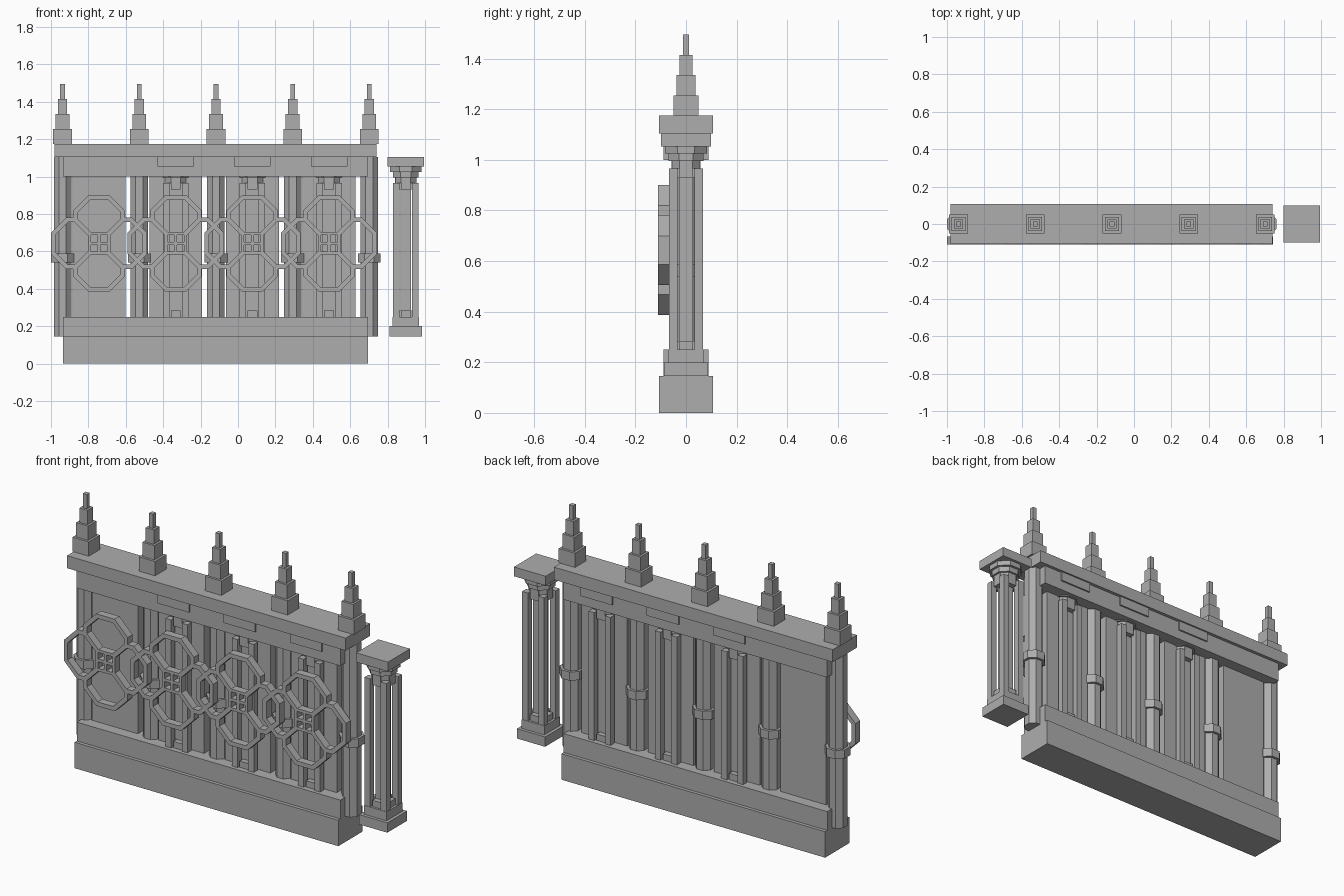
import bpy, bmesh, math
from mathutils import Vector, Matrix

if "Cube" in bpy.data.objects:
    bpy.data.objects.remove(bpy.data.objects["Cube"])

grey = bpy.data.materials.new("stone_grey")
grey.diffuse_color = (0.42, 0.42, 0.42, 1)
grey.use_nodes = True
grey.node_tree.nodes["Principled BSDF"].inputs["Base Color"].default_value = grey.diffuse_color

PITCH = 0.41
BAYS = [-0.743 + PITCH * i for i in range(5)]    # last one is the detached column
POSTS = [-0.938 + PITCH * i for i in range(5)]


def box(bm, x0, x1, y0, y1, z0, z1):
    m = Matrix.Translation(((x0 + x1) / 2, (y0 + y1) / 2, (z0 + z1) / 2))
    m = m @ Matrix.Diagonal((x1 - x0, y1 - y0, z1 - z0, 1))
    bmesh.ops.create_cube(bm, size=1, matrix=m)


def block(bm, half, z0, z1):
    box(bm, -half, half, -half, half, z0, z1)


def octagon(bm, apothem, z0, z1):
    r = apothem / math.cos(math.pi / 8)
    m = Matrix.Translation((0, 0, (z0 + z1) / 2)) @ Matrix.Rotation(math.pi / 8, 4, 'Z')
    bmesh.ops.create_cone(bm, cap_ends=True, segments=8, radius1=r, radius2=r,
                          depth=z1 - z0, matrix=m)


def strip(bm, pts, width, y0, y1):
    """Mitred flat bar following points in the xz plane."""
    pts = [Vector(p) for p in pts]
    rings = []
    for i, p in enumerate(pts):
        a = (p - pts[i - 1]).normalized() if i else None
        b = (pts[i + 1] - p).normalized() if i < len(pts) - 1 else None
        a, b = a or b, b or a
        na, nb = Vector((-a.y, a.x)), Vector((-b.y, b.x))
        n = (na + nb).normalized()
        n *= width / 2 / n.dot(na)
        q, s = p + n, p - n
        rings.append([bm.verts.new(v) for v in
                      ((q.x, y0, q.y), (s.x, y0, s.y), (s.x, y1, s.y), (q.x, y1, q.y))])
    for r, t in zip(rings, rings[1:]):
        for k in range(4):
            bm.faces.new((r[k], r[(k + 1) % 4], t[(k + 1) % 4], t[k]))
    bm.faces.new(rings[0])
    bm.faces.new(rings[-1])


def place(name, bm, xs=(0,), z=0):
    """Turn the bmesh into one shared mesh, placed at every x."""
    bmesh.ops.recalc_face_normals(bm, faces=bm.faces)
    me = bpy.data.meshes.new(name)
    bm.to_mesh(me)
    bm.free()
    me.materials.append(grey)
    for x in xs:
        ob = bpy.data.objects.new(name, me)
        ob.location = (x, 0, z)
        bpy.context.collection.objects.link(ob)


# Base and plinth
bm = bmesh.new()
box(bm, -0.935, 0.695, -0.107, 0.107, 0, 0.145)
place("base", bm)
bm = bmesh.new()
box(bm, -0.935, 0.695, -0.088, 0.088, 0.145, 0.25)
place("plinth", bm)

# Top rail and coping
bm = bmesh.new()
box(bm, -0.935, 0.695, -0.089, 0.089, 1.0, 1.105)
place("top_rail", bm)
bm = bmesh.new()
box(bm, -0.982, 0.741, -0.107, 0.107, 1.105, 1.175)
place("coping", bm)

# Octagonal posts with collars
bm = bmesh.new()
octagon(bm, 0.047, 0.145, 1.105)
place("post", bm, POSTS)
bm = bmesh.new()
octagon(bm, 0.061, 0.54, 0.588)
place("post_collar", bm, POSTS)

# Stepped finials
bm = bmesh.new()
for i, half in enumerate((0.05, 0.037, 0.025, 0.0125)):
    block(bm, half, 1.175 + 0.08 * i, 1.255 + 0.08 * i)
place("finial", bm, POSTS)

# Wall panels between posts
bm = bmesh.new()
box(bm, -0.141, 0.141, -0.025, 0.025, 0.25, 1.0)
place("wall_panel", bm, BAYS[:4])

# Columns: four corner shafts around a core, stepped base and capital
bm = bmesh.new()
block(bm, 0.087, 0.145, 0.2)
block(bm, 0.07, 0.2, 0.25)
place("column_base", bm, BAYS[1:])
bm = bmesh.new()
for sx in (-1, 1):
    for sy in (-1, 1):
        x, y = sx * 0.0505, sy * 0.0505
        box(bm, x - 0.0175, x + 0.0175, y - 0.0175, y + 0.0175, 0.25, 0.965)
place("column_shafts", bm, BAYS[1:])
bm = bmesh.new()
block(bm, 0.028, 0.25, 0.97)
for z0, z1 in ((0.25, 0.285), (0.93, 1.0)):
    box(bm, -0.026, 0.026, -0.058, 0.058, z0, z1)
    box(bm, -0.058, 0.058, -0.026, 0.026, z0, z1)
place("column_core", bm, BAYS[1:])
bm = bmesh.new()
octagon(bm, 0.058, 0.965, 0.995)
octagon(bm, 0.069, 0.995, 1.025)
octagon(bm, 0.083, 1.025, 1.053)
block(bm, 0.098, 1.053, 1.105)
place("column_capital", bm, BAYS[1:])

# Four-petal lattice rosettes on the front
bm = bmesh.new()
Y0, Y1, W = -0.11, -0.067, 0.024
petal = [(0.05, 0.05), (0.126, 0.126), (0.126, 0.171), (0.052, 0.245),
         (-0.052, 0.245), (-0.126, 0.171), (-0.126, 0.126)]
for k in range(4):
    c, s = ((1, 0), (0, 1), (-1, 0), (0, -1))[k]
    strip(bm, [(c * x - s * z, s * x + c * z) for x, z in petal], W, Y0, Y1)
for o in (-0.052, 0, 0.052):                     # small centre grid
    box(bm, o - 0.008, o + 0.008, Y0, Y1, -0.06, 0.06)
    box(bm, -0.06, 0.06, Y0, Y1, o - 0.008, o + 0.008)
place("rosette", bm, BAYS[:4], 0.643)
